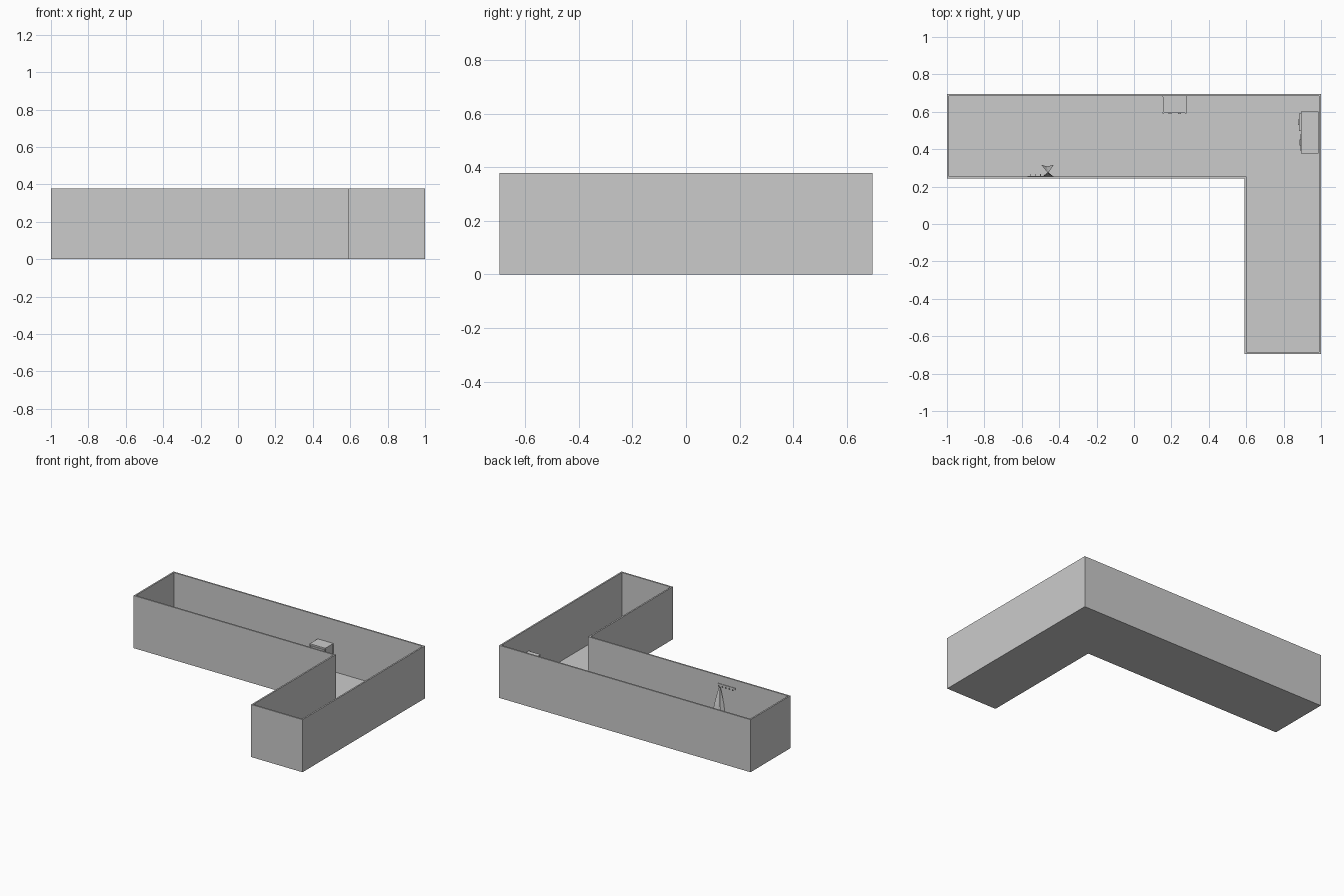
import bpy, bmesh, math

if "Cube" in bpy.data.objects:
    bpy.data.objects.remove(bpy.data.objects["Cube"])

H, T, FLOOR = 0.378, 0.011, 0.005


def mesh_object(name, verts, faces):
    me = bpy.data.meshes.new(name)
    me.from_pydata(verts, [], faces)
    bm = bmesh.new()
    bm.from_mesh(me)
    bmesh.ops.recalc_face_normals(bm, faces=bm.faces)
    bm.to_mesh(me)
    bm.free()
    ob = bpy.data.objects.new(name, me)
    bpy.context.collection.objects.link(ob)
    return ob


def box(name, x0, x1, y0, y1, z0, z1):
    v = [(x, y, z) for z in (z0, z1) for x, y in ((x0, y0), (x1, y0), (x1, y1), (x0, y1))]
    return mesh_object(name, v, [(3, 2, 1, 0), (4, 5, 6, 7)] +
                       [(i, (i + 1) % 4, (i + 1) % 4 + 4, i + 4) for i in range(4)])


def outline(d):
    # L-shaped plan, inset by d
    a, b = 1 - d, 0.695 - d
    return [(-a, 0.242 + d), (0.591 + d, 0.242 + d), (0.591 + d, -b), (a, -b), (a, b), (-a, b)]


# Walls: ring between outer and inner plan
n = 6
rings = [(outline(0), FLOOR), (outline(0), H), (outline(T), H), (outline(T), FLOOR)]
verts = [(x, y, z) for ring, z in rings for x, y in ring]
faces = [(r * n + i, r * n + (i + 1) % n, (r + 1) % 4 * n + (i + 1) % n, (r + 1) % 4 * n + i)
         for r in range(4) for i in range(n)]
mesh_object("walls", verts, faces)

# Floor slab
verts = [(x, y, z) for z in (0, FLOOR) for x, y in outline(0)]
mesh_object("floor", verts, [tuple(range(n)), tuple(range(n, 2 * n))] +
            [(i, (i + 1) % n, (i + 1) % n + n, i + n) for i in range(n)])

# Small dresser on the back wall
x0, x1, y0, y1, top = 0.155, 0.28, 0.593, 0.684, 0.207
box("dresser_body", x0 + 0.004, x1 - 0.004, y0 + 0.005, y1, 0.025, top - 0.008)
box("dresser_top", x0, x1, y0, y1, top - 0.008, top)
for x in (x0 - 0.002, x1 - 0.006):
    for y in (y0 - 0.001, y1 - 0.006):
        box("dresser_post", x, x + 0.008, y, y + 0.008, FLOOR, top - 0.008)
for k in range(4):
    z = 0.03 + k * 0.042
    box("dresser_drawer", x0 + 0.009, x1 - 0.009, y0, y0 + 0.006, z, z + 0.037)
    for x in (x0 + 0.03, x1 - 0.045):
        box("dresser_handle", x, x + 0.015, y0 - 0.006, y0, z + 0.017, z + 0.022)

# Wide cabinet on the right wall
x0, x1, y0, y1, top = 0.893, 0.987, 0.378, 0.602, 0.22
box("cabinet_body", x0 + 0.003, x1, y0 + 0.002, y1 - 0.002, 0.015, top - 0.008)
box("cabinet_plinth", x0 + 0.012, x1, y0 + 0.006, y1 - 0.006, FLOOR, 0.015)
box("cabinet_top", x0, x1, y0, y1, top - 0.008, top)
for ya, yb in ((0.39, 0.482), (0.496, 0.59)):
    for k in range(3):
        z = 0.022 + k * 0.063
        out = 0.006 if (ya > 0.45 and k == 2) else 0
        box("cabinet_drawer", x0 - 0.004 - out, x0 + 0.004, ya, yb, z, z + 0.057)
        ym = (ya + yb) / 2
        box("cabinet_handle", x0 - 0.009 - out, x0 - 0.004 - out, ym - 0.015, ym + 0.015,
            z + 0.028, z + 0.033)

# Coat rack on the inner wall
wall = 0.253
box("rack_board", -0.57, -0.43, wall, wall + 0.004, 0.308, 0.321)
for i in range(5):
    x = -0.555 + i * 0.0275
    box("rack_hook", x - 0.0015, x + 0.0015, wall + 0.004, wall + 0.013, 0.303, 0.306)
    box("rack_hook_tip", x - 0.0015, x + 0.0015, wall + 0.01, wall + 0.013, 0.306, 0.313)

# Coat hanging from a hook: pinched section flaring downwards
section = [(-0.034, 0.043), (-0.006, 0.036), (0.030, 0.043), (0.003, 0.004),
           (0.028, -0.018), (-0.028, -0.018), (-0.003, 0.004)]
levels = [(0.12, 0.306), (0.4, 0.26), (0.75, 0.19), (1.0, 0.12)]
m = len(section)
verts = [(-0.46 + x * s, 0.272 + y * s, z) for s, z in levels for x, y in section]
faces = [(r * m + i, r * m + (i + 1) % m, (r + 1) * m + (i + 1) % m, (r + 1) * m + i)
         for r in range(3) for i in range(m)]
mesh_object("hanging_coat", verts, faces + [tuple(range(m)), tuple(range(3 * m, 4 * m))])
